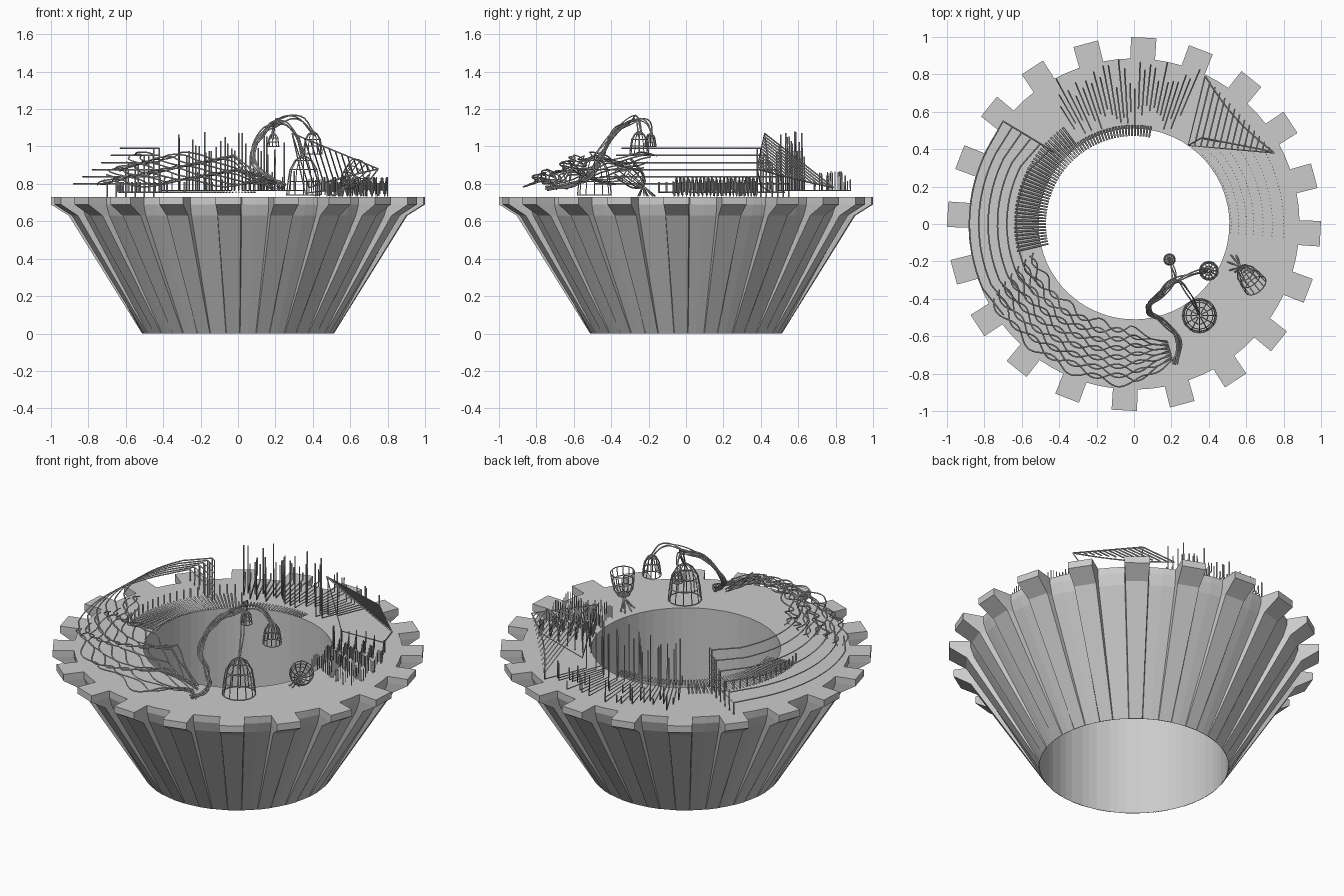
import bpy, bmesh, random
from math import sin, cos, pi, radians, sqrt
from mathutils import Vector

if "Cube" in bpy.data.objects:
    bpy.data.objects.remove(bpy.data.objects["Cube"])

random.seed(4)
TOP = 0.73


def polar(r, deg, z):
    return Vector((r * cos(radians(deg)), r * sin(radians(deg)), z))


def wires(name, paths, radius=0.004, smooth=False):
    """One object made of many thin round wires."""
    cu = bpy.data.curves.new(name, 'CURVE')
    cu.dimensions = '3D'
    cu.bevel_depth = radius
    cu.bevel_resolution = 0
    cu.use_fill_caps = True
    cu.resolution_u = 5
    for pts in paths:
        if smooth:
            sp = cu.splines.new('BEZIER')
            sp.bezier_points.add(len(pts) - 1)
            for bp, p in zip(sp.bezier_points, pts):
                bp.co = p
                bp.handle_left_type = bp.handle_right_type = 'AUTO'
        else:
            sp = cu.splines.new('POLY')
            sp.points.add(len(pts) - 1)
            for q, p in zip(sp.points, pts):
                q.co = (*p, 1)
    ob = bpy.data.objects.new(name, cu)
    bpy.context.collection.objects.link(ob)
    bpy.ops.object.select_all(action='DESELECT')
    ob.select_set(True)
    bpy.context.view_layer.objects.active = ob
    bpy.ops.object.convert(target='MESH')
    return ob


# Gear-rimmed flared body with a straight open bore
# each ring: z, tooth radius, gap radius
RINGS = [(0, 0.51, 0.51), (TOP, 0.51, 0.51), (TOP, 1.0, 0.885),
         (0.69, 1.0, 0.885), (0.63, 0.905, 0.865), (0.0, 0.513, 0.511)]
bm = bmesh.new()
loops = []
for z, rt, rg in RINGS:
    loop = []
    for k in range(20):
        a = -3 + 18 * k
        for r, d in ((rg, -4.3), (rt, -3.9), (rt, 3.9), (rg, 4.3), (rg, 9)):
            loop.append(bm.verts.new(polar(r, a + d, z)))
    loops.append(loop)
n = len(loops[0])
for i in range(len(loops)):
    a, b = loops[i], loops[(i + 1) % len(loops)]
    for j in range(n):
        k = (j + 1) % n
        bm.faces.new((a[j], a[k], b[k], b[j]))
bmesh.ops.recalc_face_normals(bm, faces=bm.faces)
me = bpy.data.meshes.new("gear_body")
bm.to_mesh(me)
bm.free()
bpy.context.collection.objects.link(bpy.data.objects.new("gear_body", me))


def bell(name, apex, mouth, radius, ribs=12):
    """Wire cage blossom running from its apex to its open mouth."""
    apex, mouth = Vector(apex), Vector(mouth)
    q = (mouth - apex).to_track_quat('Z', 'Y')
    length = (mouth - apex).length
    prof = [(0.12, 0), (0.5, 0.12), (0.8, 0.35), (0.92, 0.65), (1, 1)]

    def pt(r, t, a):
        return apex + q @ Vector((r * radius * cos(a), r * radius * sin(a), t * length))
    paths = [[pt(r, t, 2 * pi * k / ribs) for r, t in prof] for k in range(ribs)]
    paths += [[pt(r, t, 2 * pi * k / 20) for k in range(21)] for r, t in prof[1:]]
    wires(name, paths, 0.003)


bell("large_blossom", (0.35, -0.49, 0.95), (0.35, -0.49, 0.74), 0.09)
bell("middle_blossom", (0.40, -0.25, 1.08), (0.40, -0.25, 0.96), 0.05)
bell("small_blossom", (0.19, -0.19, 1.07), (0.19, -0.19, 1.0), 0.03, 9)
bell("upright_blossom", (0.57, -0.23, 0.79), (0.65, -0.33, 0.88), 0.065)

# Bundled stems arching out of the lattice to the blossoms
trunk = [(0.22, -0.74, 0.78), (0.24, -0.63, 0.79), (0.17, -0.54, 0.83), (0.08, -0.46, 0.94),
         (0.14, -0.38, 1.08), (0.21, -0.31, 1.13)]
tips = [[(0.29, -0.36, 1.09), (0.35, -0.49, 0.95)],
        [(0.32, -0.26, 1.15), (0.40, -0.25, 1.07)],
        [(0.19, -0.22, 1.14), (0.19, -0.19, 1.06)]]
stems = []
for tip in tips:
    for k in range(3):
        stems.append([Vector(p) + Vector([random.uniform(-.015, .015) for _ in range(3)])
                      for p in trunk + tip])
wires("stems", stems, 0.004, smooth=True)

# Small spray under the upright blossom
wires("leaf_spray", [[(0.57, -0.23, 0.79), (0.53 + 0.03 * cos(k), -0.21 + 0.05 * sin(k), 0.735)]
                     for k in range(8)])

# Woven wave lattice along the front left
lattice = []
for i in range(13):
    path = []
    for s in range(61):
        t = s / 60
        r = 0.56 + 0.29 * i / 12
        pinch = min(1, (1 - t) * 5)
        r = 0.70 + (r - 0.70) * (0.35 + 0.65 * pinch)
        w = sin(t * 9 * pi + i * pi) * 0.024 * pinch
        z = 0.79 + (0.88 - r) * 0.5 * pinch + 0.02 * sin(t * 5 * pi + i)
        path.append(polar(r + w, 208 + 78 * t - (12 - i) * (1 - t), z))
    lattice.append(path)
wires("wave_lattice", lattice)

# Stepped staff arcs on the left, ending in a grid panel
staff, panel = [], []
for i in range(6):
    t = i / 5
    r, z = 0.88 - 0.25 * t, 0.80 + 0.19 * t
    end = Vector((-0.70 + 0.25 * t, 0.55 - 0.15 * t, z))
    arc = [polar(r, 203 - 50 * s / 16, z) for s in range(17)]
    staff.append([p for p in arc if p.y < end.y - 0.03] + [end])
    staff.append([polar(r, 203, z), polar(r - 0.03, 215, z)])
    panel.append([(end.x, end.y, TOP), end])
    panel.append([end, (-0.42, 0.38, z)])
    panel.append([(-0.70 + 0.28 * t, 0.55 - 0.17 * t, 0.76),
                  (-0.70 + 0.28 * t, 0.55 - 0.17 * t, z)])
wires("staff_arcs", staff)
wires("staff_panel", panel)

# Row of keys round the inner edge, longer on the left
keys = []
for k in range(62):
    a = 193 - k * 1.85
    outer = 0.64 if a > 125 else 0.53
    keys.append([polar(0.47, a, 0.755), polar(outer, a, 0.755)])
    if k % 2 == 0 and a > 120:
        keys.append([polar(outer, a, 0.755), polar(outer, a, 0.81)])
wires("key_row", keys, 0.005)

# Upright rods with radial feet along the back
rods = []
for k in range(30):
    a = 122 - k * 1.9
    far = random.uniform(0.72, 0.9)
    near = random.uniform(0.53, 0.64)
    rods.append([polar(near, a, random.uniform(0.93, 1.08)), polar(near, a, 0.765),
                 polar(far, a, 0.765), polar(far, a, random.uniform(0.80, 0.87))])
wires("upright_rods", rods)

# Stringed fan at the back right
apex, wing, foot = Vector((0.29, 0.42, 1.07)), Vector((0.75, 0.38, 0.88)), Vector((0.38, 0.79, 0.78))
bow = [foot.lerp(wing, t / 8) + Vector((-0.02, -0.02, 0)) * sin(pi * t / 8) for t in range(9)]
fan = [[foot, apex, wing], bow, [wing, (0.68, 0.40, 0.79), (0.36, 0.46, 0.75), apex]]
fan += [[apex.lerp(wing, k / 14), foot.lerp(wing, k / 14)] for k in range(1, 14)]
wires("string_fan", fan)

# Rippling rows of short pins on the right
pins = []
for i, r in enumerate((0.52, 0.56, 0.60, 0.64, 0.69, 0.74, 0.80)):
    for k in range(26):
        a = -5 + k * (52 - 3 * i) / 26
        z = 0.785 + 0.018 * sin(k * 0.9 + i)
        pins.append([polar(r, a, z - 0.035), polar(r, a, z + 0.035)])
wires("pin_rows", pins, 0.003)
